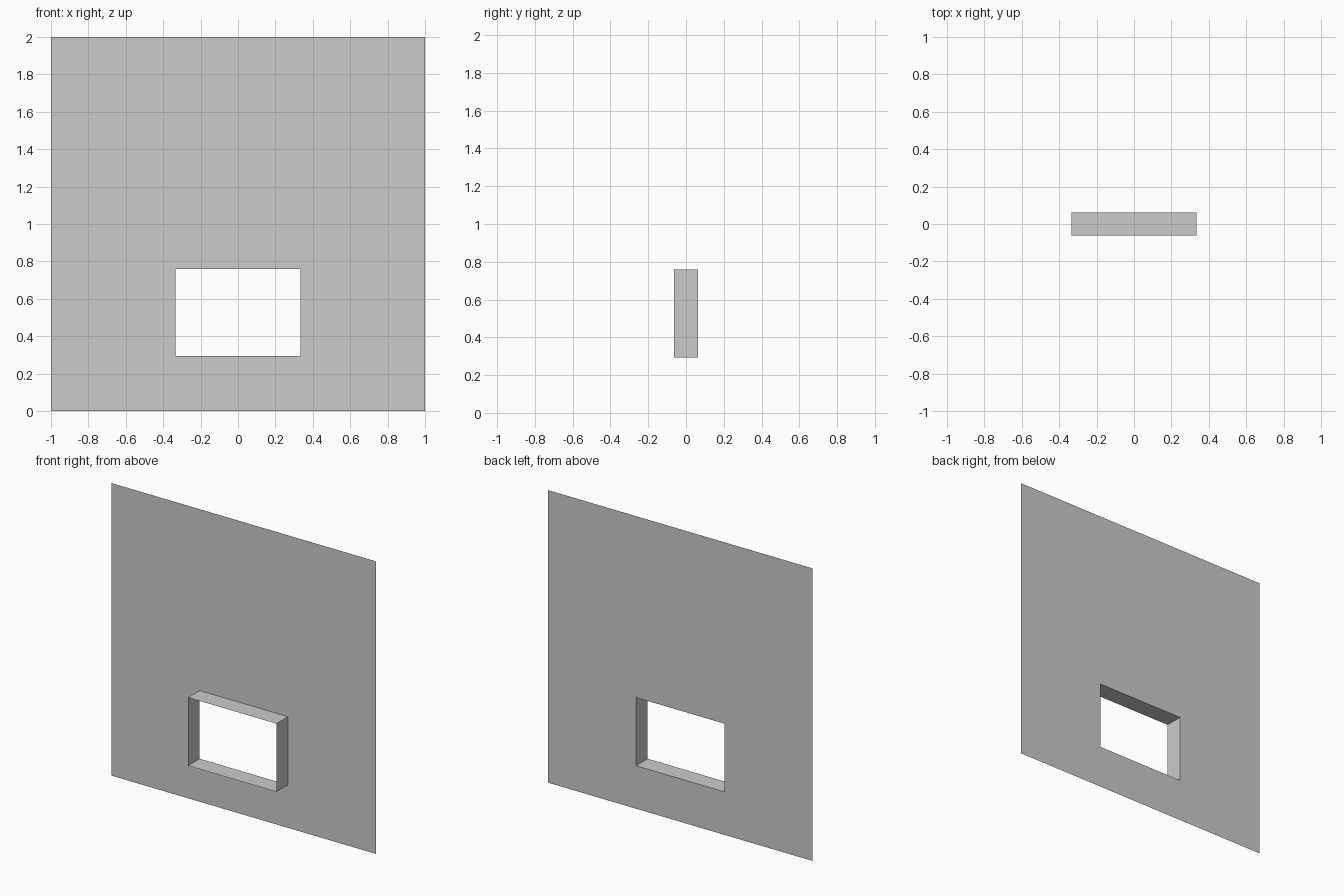
import bpy, bmesh

if "Cube" in bpy.data.objects:
    bpy.data.objects.remove(bpy.data.objects["Cube"])

HALF_W, HEIGHT = 1.0, 2.0
HOLE_W, HOLE_Z0, HOLE_Z1 = 0.334, 0.294, 0.76
DEPTH = 0.0625


def loop(bm, half, z0, z1, y):
    return [bm.verts.new((x, y, z)) for x, z in
            ((-half, z0), (half, z0), (half, z1), (-half, z1))]


def bridge(bm, a, b):
    for i in range(4):
        j = (i + 1) % 4
        bm.faces.new((a[i], a[j], b[j], b[i]))


# Thin wall sheet at the back with a window hole, and a reveal standing forward from it
bm = bmesh.new()
outer = loop(bm, HALF_W, 0, HEIGHT, DEPTH)
hole = loop(bm, HOLE_W, HOLE_Z0, HOLE_Z1, DEPTH)
rim = loop(bm, HOLE_W, HOLE_Z0, HOLE_Z1, -DEPTH)
bridge(bm, outer, hole)
bridge(bm, hole, rim)

mesh = bpy.data.meshes.new("wall_with_window_reveal")
bm.to_mesh(mesh)
bm.free()
wall = bpy.data.objects.new("wall_with_window_reveal", mesh)
bpy.context.collection.objects.link(wall)
